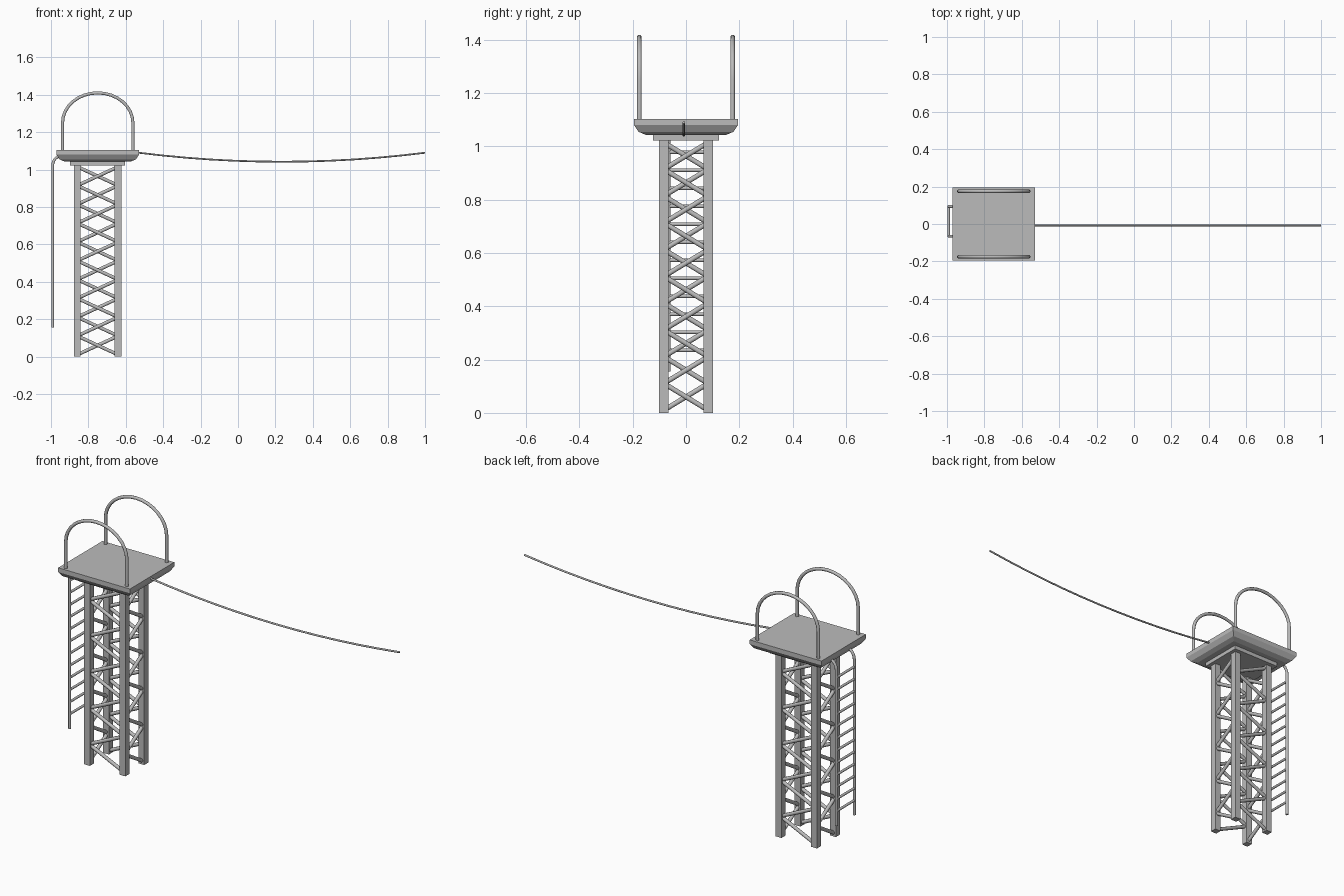
import bpy, bmesh, math
from mathutils import Vector

cube = bpy.data.objects.get("Cube")
if cube:
    bpy.data.objects.remove(cube, do_unlink=True)

GREY = (0.5, 0.5, 0.5, 1.0)
grey = bpy.data.materials.new("grey metal")
grey.use_nodes = True
grey.diffuse_color = GREY
grey.node_tree.nodes["Principled BSDF"].inputs["Base Color"].default_value = GREY

CX = -0.75           # tower centre
LEG_X, LEG_Y = 0.109, 0.083
LEG = 0.036
TOWER_H = 1.025


def finish(name, bm, smooth=False):
    bmesh.ops.recalc_face_normals(bm, faces=bm.faces)
    mesh = bpy.data.meshes.new(name)
    bm.to_mesh(mesh)
    bm.free()
    mesh.materials.append(grey)
    ob = bpy.data.objects.new(name, mesh)
    bpy.context.collection.objects.link(ob)
    if smooth:
        bpy.ops.object.select_all(action='DESELECT')
        ob.select_set(True)
        bpy.context.view_layer.objects.active = ob
        bpy.ops.object.shade_smooth_by_angle(angle=math.radians(50))
    return ob


def add_tube(bm, points, radius, sides=8):
    """Sweep a round section along a planar path."""
    pts = [Vector(p) for p in points]
    normal = Vector((0, 1, 0))
    if abs((pts[-1] - pts[0]).normalized().y) > 0.05:
        normal = Vector((1, 0, 0))
    rings = []
    for i, p in enumerate(pts):
        before = (p - pts[i - 1]).normalized() if i else Vector()
        after = (pts[i + 1] - p).normalized() if i < len(pts) - 1 else Vector()
        side = (before + after).normalized().cross(normal).normalized()
        ring = []
        for k in range(sides):
            a = 2 * math.pi * (k + 0.5) / sides
            ring.append(bm.verts.new(p + radius * (math.cos(a) * side + math.sin(a) * normal)))
        rings.append(ring)
    for r0, r1 in zip(rings, rings[1:]):
        for k in range(sides):
            j = (k + 1) % sides
            bm.faces.new((r0[k], r0[j], r1[j], r1[k]))
    bm.faces.new(rings[0])
    bm.faces.new(rings[-1])


def stacked_slab(name, levels):
    """Rectangular solid lofted through (half x, half y, z) levels."""
    bm = bmesh.new()
    rings = [[bm.verts.new((CX + sx * hx, sy * hy, z))
              for sx, sy in ((-1, -1), (1, -1), (1, 1), (-1, 1))]
             for hx, hy, z in levels]
    for r0, r1 in zip(rings, rings[1:]):
        for k in range(4):
            j = (k + 1) % 4
            bm.faces.new((r0[k], r0[j], r1[j], r1[k]))
    bm.faces.new(rings[0])
    bm.faces.new(rings[-1])
    return finish(name, bm)


# Four square legs
corners = [(-1, -1), (1, -1), (1, 1), (-1, 1)]
bm = bmesh.new()
for sx, sy in corners:
    made = bmesh.ops.create_cube(bm, size=1)["verts"]
    bmesh.ops.scale(bm, vec=(LEG, LEG, TOWER_H), verts=made)
    bmesh.ops.translate(bm, vec=(CX + sx * LEG_X, sy * LEG_Y, TOWER_H / 2), verts=made)
finish("tower_legs", bm)

# Zigzag lattice bracing, turned around the four faces
BAYS = 10
bm = bmesh.new()
for f in range(4):
    ends = [Vector((CX + sx * LEG_X, sy * LEG_Y, 0)) for sx, sy in (corners[f], corners[(f + 1) % 4])]
    step = (TOWER_H - 0.02) / BAYS
    for b in range(BAYS):
        low, high = (ends[1], ends[0]) if b % 2 == 0 else (ends[0], ends[1])
        z = 0.01 + b * step
        add_tube(bm, [low + Vector((0, 0, z)), high + Vector((0, 0, z + step))], 0.01)
finish("lattice_braces", bm, True)

# Support plate and chamfered platform
stacked_slab("support_plate", [(0.147, 0.123, 1.022), (0.147, 0.123, 1.046)])
stacked_slab("platform", [(0.18, 0.152, 1.044), (0.205, 0.178, 1.055),
                          (0.221, 0.195, 1.08), (0.221, 0.195, 1.104)])

# Arched hand rails on both sides
SPRING, RISE, HALF = 1.25, 0.16, 0.188
bm = bmesh.new()
for y in (-0.175, 0.175):
    path = [(CX - HALF, y, 1.09)]
    for i in range(17):
        a = math.pi * (1 - i / 16)
        path.append((CX + HALF * math.cos(a), y, SPRING + RISE * math.sin(a)))
    path.append((CX + HALF, y, 1.09))
    add_tube(bm, path, 0.009)
finish("hand_rails", bm, True)

# Ladder with rails that curl into the platform
LADDER_X, LADDER_Y = -0.991, (-0.065, 0.093)
bm = bmesh.new()
for y in LADDER_Y:
    path = [(LADDER_X, y, 0.155)]
    for i in range(7):
        a = math.pi / 2 * i / 6
        path.append((LADDER_X + 0.05 * (1 - math.cos(a)), y, 1.02 + 0.055 * math.sin(a)))
    path.append((-0.92, y, 1.075))
    add_tube(bm, path, 0.008)
for k in range(12):
    z = 0.235 + 0.0676 * k
    add_tube(bm, [(LADDER_X, LADDER_Y[0], z), (LADDER_X, LADDER_Y[1], z)], 0.007)
finish("ladder", bm, True)

# Sagging cable
bm = bmesh.new()
path = []
for i in range(13):
    t = i / 6 - 1
    path.append((0.235 + 0.765 * t, -0.008, 1.042 + 0.048 * t * t))
add_tube(bm, path, 0.005)
finish("cable", bm, True)
